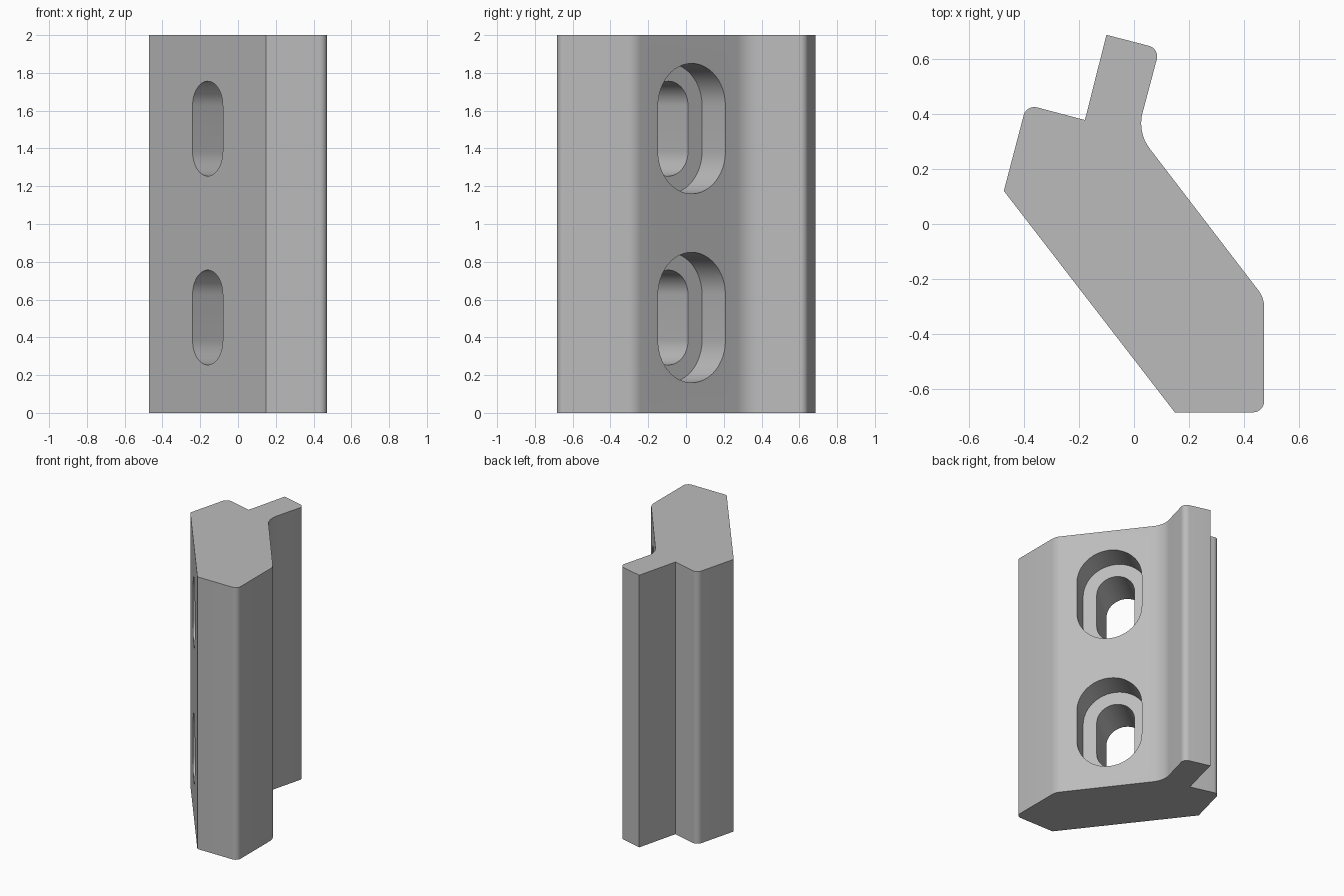
import bpy, bmesh, math
from mathutils import Vector, Matrix

cube = bpy.data.objects.get("Cube")
if cube:
    bpy.data.objects.remove(cube, do_unlink=True)

grey = bpy.data.materials.new("plain grey")
grey.use_nodes = True
grey.diffuse_color = (0.5, 0.5, 0.5, 1)
grey.node_tree.nodes["Principled BSDF"].inputs["Base Color"].default_value = (0.5, 0.5, 0.5, 1)


def rounded(corners, steps=8):
    """Outline with each (x, y, radius) corner replaced by an arc."""
    out = []
    for i, (x, y, r) in enumerate(corners):
        p = Vector((x, y))
        if r == 0:
            out.append(p)
            continue
        a = (Vector(corners[i - 1][:2]) - p).normalized()
        b = (Vector(corners[(i + 1) % len(corners)][:2]) - p).normalized()
        half = a.angle(b) / 2
        centre = p + (a + b).normalized() * (r / math.sin(half))
        start = p + a * (r / math.tan(half)) - centre
        end = p + b * (r / math.tan(half)) - centre
        sweep = start.angle_signed(end)
        for k in range(steps + 1):
            out.append(centre + Matrix.Rotation(-sweep * k / steps, 2) @ start)
    return out


def prism(name, outline, low, high, matrix=Matrix()):
    """Extrude a flat outline from low to high, then place it."""
    bm = bmesh.new()
    face = bm.faces.new([bm.verts.new((p.x, p.y, low)) for p in outline])
    top = bmesh.ops.extrude_face_region(bm, geom=[face])["geom"]
    moved = [v for v in top if isinstance(v, bmesh.types.BMVert)]
    bmesh.ops.translate(bm, verts=moved, vec=(0, 0, high - low))
    bmesh.ops.recalc_face_normals(bm, faces=bm.faces)
    bm.transform(matrix)
    mesh = bpy.data.meshes.new(name)
    bm.to_mesh(mesh)
    bm.free()
    mesh.materials.append(grey)
    obj = bpy.data.objects.new(name, mesh)
    bpy.context.collection.objects.link(obj)
    return obj


# Clamp bar: slanted body with an upright tongue at the back
profile = [(0.148, -0.683, 0), (0.472, -0.683, 0.04), (0.472, -0.268, 0.1),
           (0.012, 0.332, 0.15), (0.093, 0.636, 0.04), (-0.1, 0.686, 0),
           (-0.178, 0.377, 0), (-0.39, 0.433, 0.04), (-0.472, 0.12, 0)]
bar = prism("clamp_bar", rounded(profile), 0, 2)

# Slot cutters, pointing square to the slanted faces
across = Vector((-0.613, 0.79, 0)).normalized()
up = Vector((0, 0, 1))
axis = across.cross(up)
cutters = []


def slot(name, z, radius, low, high):
    straight = 0.12
    outline = []
    for start, offset in ((0, straight), (math.pi, -straight)):
        for k in range(25):
            a = start + math.pi * k / 24
            outline.append(Vector((radius * math.cos(a), radius * math.sin(a) + offset)))
    place = Matrix((across, up, axis)).transposed().to_4x4()
    place.translation = Vector((0.243, 0.03, z))
    obj = prism(name, outline, low, high, place)
    obj.hide_render = True
    cutters.append(obj)


for z in (0.505, 1.505):
    slot("bolt_slot_cutter", z, 0.131, -0.8, 0.1)
    slot("counterbore_cutter", z, 0.225, -0.2, 0.2)

for cutter in cutters:
    cut = bar.modifiers.new("slot", "BOOLEAN")
    cut.operation = "DIFFERENCE"
    cut.solver = "EXACT"
    cut.object = cutter

# Bake the cuts and drop the helpers
bpy.context.view_layer.update()
graph = bpy.context.evaluated_depsgraph_get()
finished = bpy.data.meshes.new_from_object(bar.evaluated_get(graph))
bar.modifiers.clear()
bar.data = finished
for cutter in cutters:
    bpy.data.objects.remove(cutter, do_unlink=True)

bpy.ops.object.select_all(action="DESELECT")
bar.select_set(True)
bpy.context.view_layer.objects.active = bar
bpy.ops.object.shade_smooth_by_angle(angle=math.radians(25))
